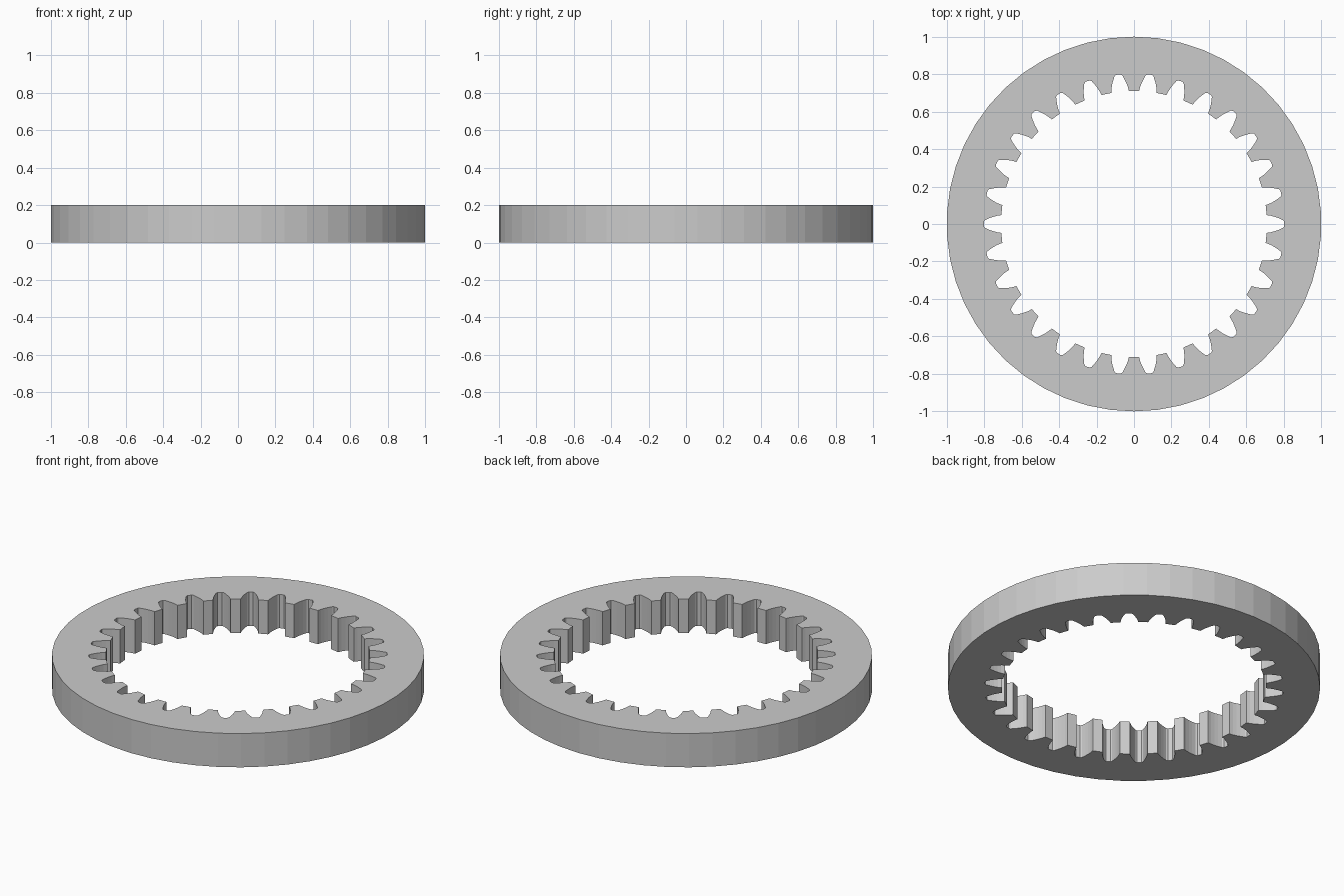
import bpy, bmesh
from math import cos, sin, tan, acos, pi, radians

if "Cube" in bpy.data.objects:
    bpy.data.objects.remove(bpy.data.objects["Cube"])

TEETH, SIDES = 30, 50
R_OUT, R_PITCH, R_TIP, R_ROOT, HEIGHT = 1.0, 0.75, 0.71, 0.802, 0.2
R_BASE = R_PITCH * cos(radians(20))


def involute(r):
    a = acos(R_BASE / r)
    return tan(a) - a


def half_gap(r):
    # half angle of the gap between two teeth at radius r
    return pi / (2 * TEETH) + involute(R_PITCH) - involute(r)


def polar(r, a):
    return (r * cos(a), r * sin(a))


# toothed bore: one gap repeated, involute flank up and mirrored down
radii = [R_TIP + (R_ROOT - 0.006 - R_TIP) * i / 4 for i in range(5)]
flank = [(r, -half_gap(r)) for r in radii]
gap = flank + [(R_ROOT, -0.015), (R_ROOT, 0.015)] + [(r, -a) for r, a in reversed(flank)]
bore = [polar(r, a + 2 * pi * k / TEETH) for k in range(TEETH) for r, a in gap]

# plain outer rim
rim = [polar(R_OUT, pi / 2 + 2 * pi * i / SIDES) for i in range(SIDES)]

# fill the face between both outlines, then raise it
bm = bmesh.new()
edges = []
for loop in (rim, bore):
    vs = [bm.verts.new((x, y, 0)) for x, y in loop]
    edges += [bm.edges.new((vs[i - 1], vs[i])) for i in range(len(vs))]
bmesh.ops.triangle_fill(bm, edges=edges, use_beauty=True, normal=(0, 0, 1))
res = bmesh.ops.extrude_face_region(bm, geom=bm.faces[:], use_keep_orig=True)
top = [g for g in res["geom"] if isinstance(g, bmesh.types.BMVert)]
bmesh.ops.translate(bm, verts=top, vec=(0, 0, HEIGHT))
bmesh.ops.recalc_face_normals(bm, faces=bm.faces[:])

mesh = bpy.data.meshes.new("ring_gear")
bm.to_mesh(mesh)
bm.free()
bpy.context.collection.objects.link(bpy.data.objects.new("ring_gear", mesh))
